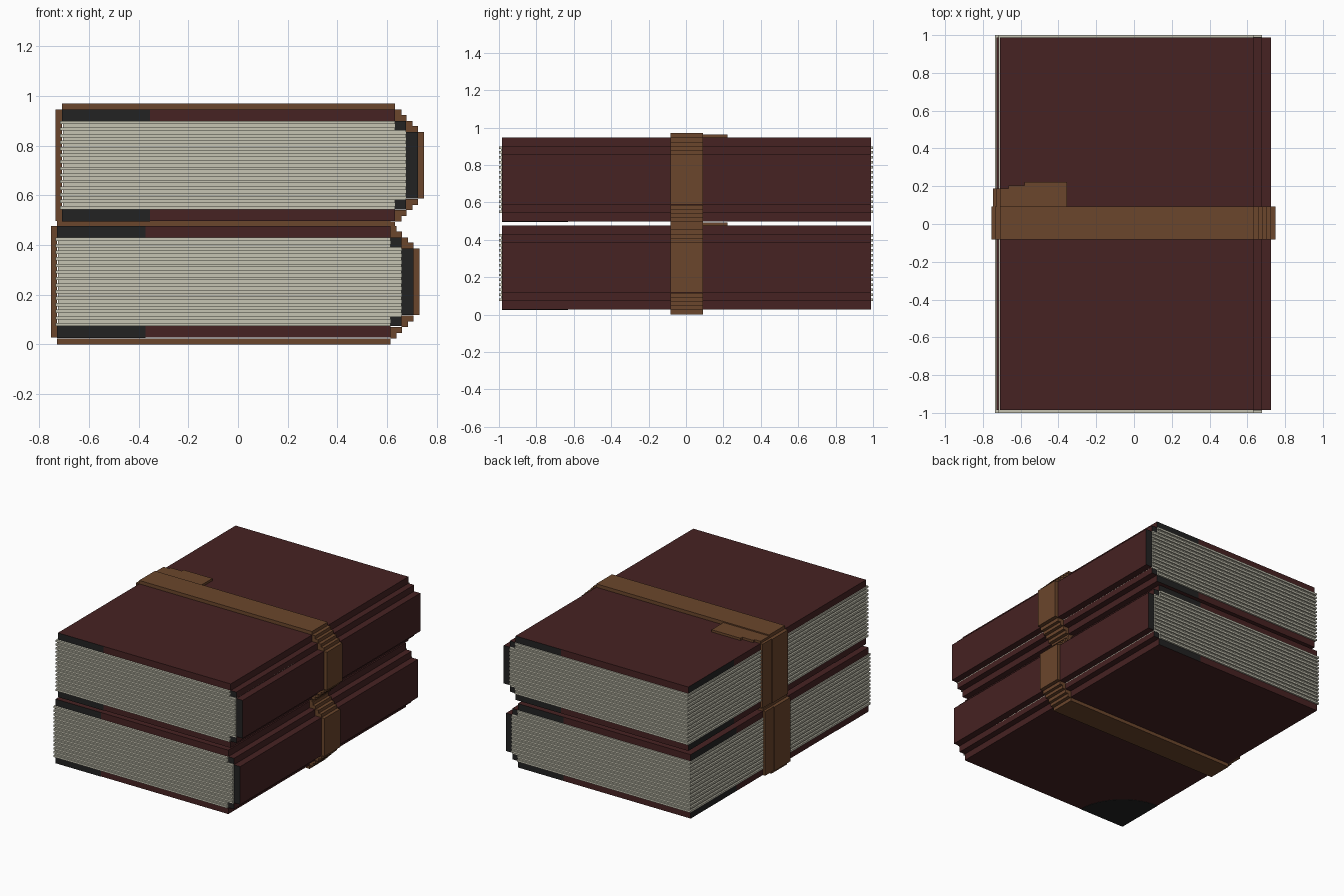
import bpy, bmesh, math

if "Cube" in bpy.data.objects:
    bpy.data.objects.remove(bpy.data.objects["Cube"])


def mat(name, rgb):
    m = bpy.data.materials.new(name)
    m.diffuse_color = (*rgb, 1)
    m.use_nodes = True
    m.node_tree.nodes["Principled BSDF"].inputs["Base Color"].default_value = m.diffuse_color
    return m


BURGUNDY = mat("burgundy_cover", (0.061, 0.016, 0.016))
BLACK = mat("black_corner", (0.016, 0.016, 0.016))
PAPER = mat("paper", (0.565, 0.552, 0.445))
LEATHER = mat("brown_leather", (0.147, 0.061, 0.025))

Y0, Y1 = -0.985, 0.988          # cover ends
S0, S1 = -0.083, 0.092          # strap edges
H = 0.5                         # height of one strapped book


def add_box(bm, x0, x1, y0, y1, z0, z1):
    vs = bmesh.ops.create_cube(bm, size=1)["verts"]
    for v in vs:
        v.co = (x1 if v.co.x > 0 else x0, y1 if v.co.y > 0 else y0, z1 if v.co.z > 0 else z0)


def finish(bm, name, offset, mats, rule=None):
    bm.normal_update()
    if rule:
        for f in bm.faces:
            f.material_index = rule(f.calc_center_median(), f.normal)
    me = bpy.data.meshes.new(name)
    bm.to_mesh(me)
    bm.free()
    for m in mats:
        me.materials.append(m)
    ob = bpy.data.objects.new(name, me)
    ob.location = offset
    bpy.context.collection.objects.link(ob)


def cover_rule(c, n):
    # black at the left end of the front, back and fore edge, as seen from outside
    return int((n.y < -0.5 and c.x < -0.355) or (n.y > 0.5 and c.x > 0.28)
               or (n.x < -0.5 and c.y > 0.48))


def book(tag, offset):
    # covers: two boards, cut where the edge colour changes
    for part, z in (("back_cover", 0.027), ("front_cover", 0.43)):
        bm = bmesh.new()
        add_box(bm, -0.71, 0.633, Y0, Y1, z, z + 0.046)
        for co, no in (((-0.355, 0, 0), (1, 0, 0)), ((0.28, 0, 0), (1, 0, 0)), ((0, 0.48, 0), (0, 1, 0))):
            bmesh.ops.bisect_plane(bm, geom=bm.verts[:] + bm.edges[:] + bm.faces[:],
                                   plane_co=co, plane_no=no)
        finish(bm, f"{tag}_{part}", offset, [BURGUNDY, BLACK], cover_rule)

    # stepped spine: two hinge strips and the back, black at the ends
    bm = bmesh.new()
    add_box(bm, 0.633, 0.677, Y0, Y1, 0.385, 0.43)
    add_box(bm, 0.633, 0.677, Y0, Y1, 0.073, 0.118)
    add_box(bm, 0.677, 0.725, Y0, Y1, 0.118, 0.385)
    finish(bm, f"{tag}_spine", offset, [BURGUNDY, BLACK], lambda c, n: int(abs(n.y) > 0.5))

    # pages: alternating long and short layers
    bm = bmesh.new()
    n = 27
    t = (0.43 - 0.073) / n
    for i in range(n):
        z = 0.073 + i * t
        d = 0.0 if i % 2 == 0 else 0.011
        right = 0.677 if 0.118 < z + t / 2 < 0.385 else 0.633
        add_box(bm, -0.717 + d, right, -1 + d, 1 - d, z, z + t)
    finish(bm, f"{tag}_pages", offset, [PAPER])

    # rounded black corner on the underside
    bm = bmesh.new()
    pts = [(-0.71, Y0)] + [(-0.71 + 0.355 * math.cos(a), Y0 + 0.355 * math.sin(a))
                           for a in (math.pi / 2 * k / 12 for k in range(13))]
    low = bm.faces.new([bm.verts.new((x, y, 0.025)) for x, y in pts])
    ext = bmesh.ops.extrude_face_region(bm, geom=[low])["geom"]
    for v in ext:
        if isinstance(v, bmesh.types.BMVert):
            v.co.z += 0.002
    bmesh.ops.recalc_face_normals(bm, faces=bm.faces[:])
    finish(bm, f"{tag}_corner_patch", offset, [BLACK])

    # strap: stepped over the spine, mirrored top to bottom
    bm = bmesh.new()
    half = [(-0.71, 0.633, 0.476, 0.5), (0.633, 0.658, 0.43, 0.476), (0.658, 0.679, 0.43, 0.454),
            (0.677, 0.703, 0.385, 0.43), (0.703, 0.725, 0.385, 0.409)]
    for x0, x1, z0, z1 in half:
        add_box(bm, x0, x1, S0, S1, z0, z1)
        add_box(bm, x0, x1, S0, S1, H - z1, H - z0)
    add_box(bm, 0.725, 0.749, S0, S1, 0.118, 0.385)
    add_box(bm, -0.735, -0.71, S0, S1, 0.027, 0.476)
    finish(bm, f"{tag}_strap", offset, [LEATHER])

    # loose strap end: lies beside the strap and folds down the fore edge
    bm = bmesh.new()
    for x0, x1, y1 in ((-0.71, -0.665, 0.188), (-0.665, -0.58, 0.203), (-0.58, -0.355, 0.223)):
        add_box(bm, x0, x1, S1, y1, 0.476, 0.492)
    add_box(bm, -0.728, -0.71, S1, 0.188, 0.027, 0.476)
    finish(bm, f"{tag}_strap_end", offset, [LEATHER])


book("lower_book", (-0.0185, 0, 0))
book("upper_book", (0.0, 0, 0.47))
